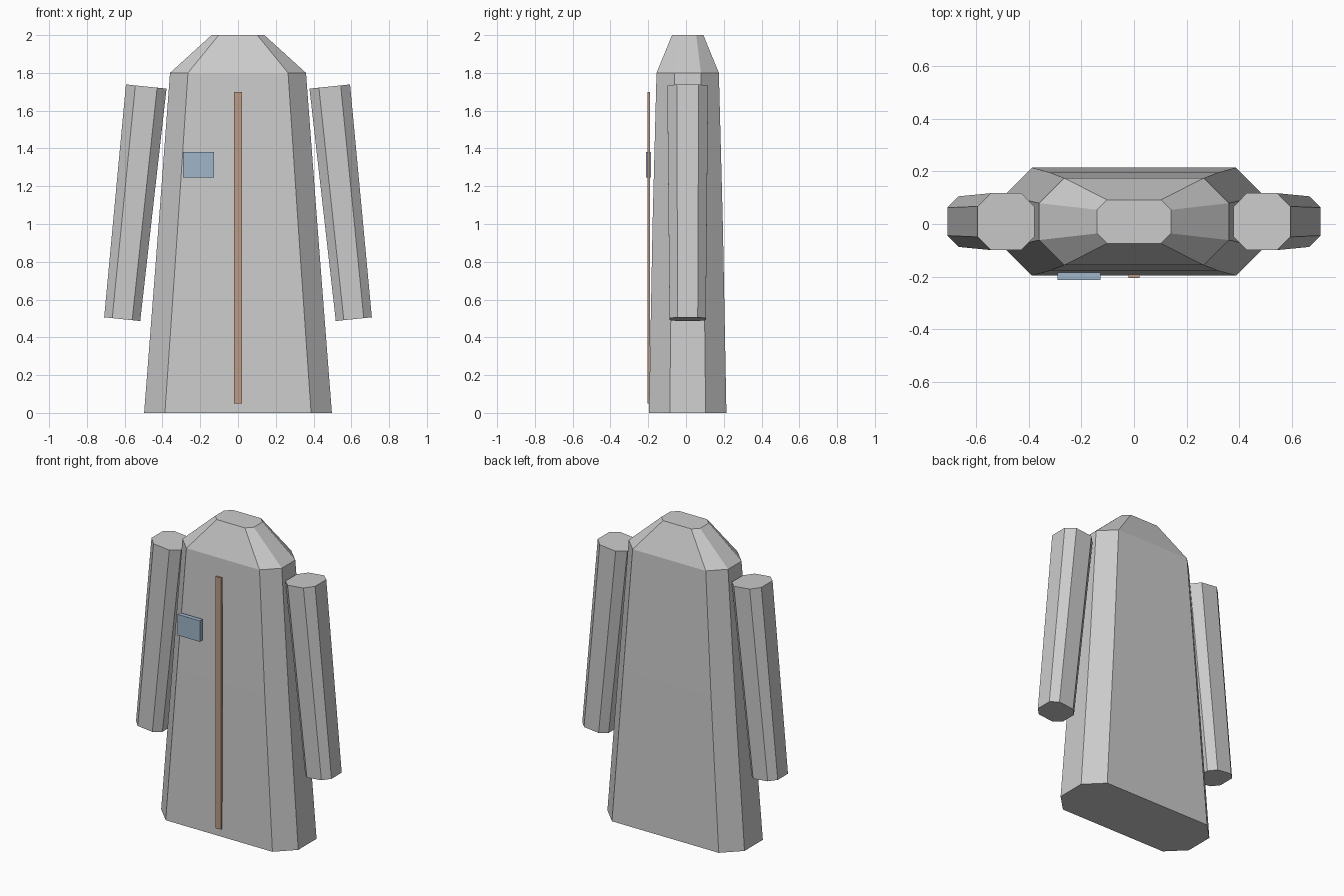
import bpy, bmesh, math
from mathutils import Matrix

if "Cube" in bpy.data.objects:
    bpy.data.objects.remove(bpy.data.objects["Cube"])

YC = 0.009  # depth centre of the garment


def make_object(name, bm):
    bmesh.ops.recalc_face_normals(bm, faces=bm.faces)
    mesh = bpy.data.meshes.new(name)
    bm.to_mesh(mesh)
    bm.free()
    obj = bpy.data.objects.new(name, mesh)
    bpy.context.collection.objects.link(obj)
    return obj


def chamfered_ring(hx, hy, c):
    """Rectangle outline with its four corners cut off."""
    return [(hx, -hy + c), (hx, hy - c), (hx - c, hy), (-hx + c, hy),
            (-hx, hy - c), (-hx, -hy + c), (-hx + c, -hy), (hx - c, -hy)]


def loft(name, rings):
    """Closed solid through rings of (z, half width, half depth, chamfer)."""
    bm = bmesh.new()
    loops = [[bm.verts.new((x, y, z)) for x, y in chamfered_ring(hx, hy, c)]
             for z, hx, hy, c in rings]
    for low, high in zip(loops, loops[1:]):
        for i in range(8):
            j = (i + 1) % 8
            bm.faces.new((low[i], low[j], high[j], high[i]))
    bm.faces.new(loops[0][::-1])
    bm.faces.new(loops[-1])
    return make_object(name, bm)


def box(name, low, high, color):
    bm = bmesh.new()
    size = [b - a for a, b in zip(low, high)]
    centre = [(a + b) / 2 for a, b in zip(low, high)]
    bmesh.ops.create_cube(bm, size=1, matrix=Matrix.Translation(centre)
                          @ Matrix.Diagonal((*size, 1)))
    obj = make_object(name, bm)
    mat = bpy.data.materials.new(name + "_color")
    mat.diffuse_color = color
    mat.use_nodes = True
    mat.node_tree.nodes["Principled BSDF"].inputs["Base Color"].default_value = mat.diffuse_color
    obj.data.materials.append(mat)
    return obj


# Coat body, flaring to the hem, with sloped shoulders
body = loft("coat_body", [(0, 0.497, 0.205, 0.11), (1.0, 0.42, 0.186, 0.102),
                          (1.8, 0.36, 0.165, 0.095), (2.0, 0.14, 0.083, 0.038)])
body.location.y = YC

# Sleeves, tilted outwards at the cuffs
for side, label in ((-1, "right"), (1, "left")):
    sleeve = loft(label + "_sleeve", [(-0.619, 0.096, 0.096, 0.043),
                                      (0.619, 0.108, 0.108, 0.05)])
    sleeve.location = (side * 0.5495, YC, 1.112)
    sleeve.rotation_euler.y = -side * math.radians(5.9)

# Front closure strip and chest pocket
box("front_placket", (-0.02, -0.205, 0.05), (0.02, -0.191, 1.7), (0.5, 0.33, 0.24, 1))
box("chest_pocket", (-0.29, -0.213, 1.245), (-0.127, -0.184, 1.382), (0.35, 0.46, 0.58, 1))
